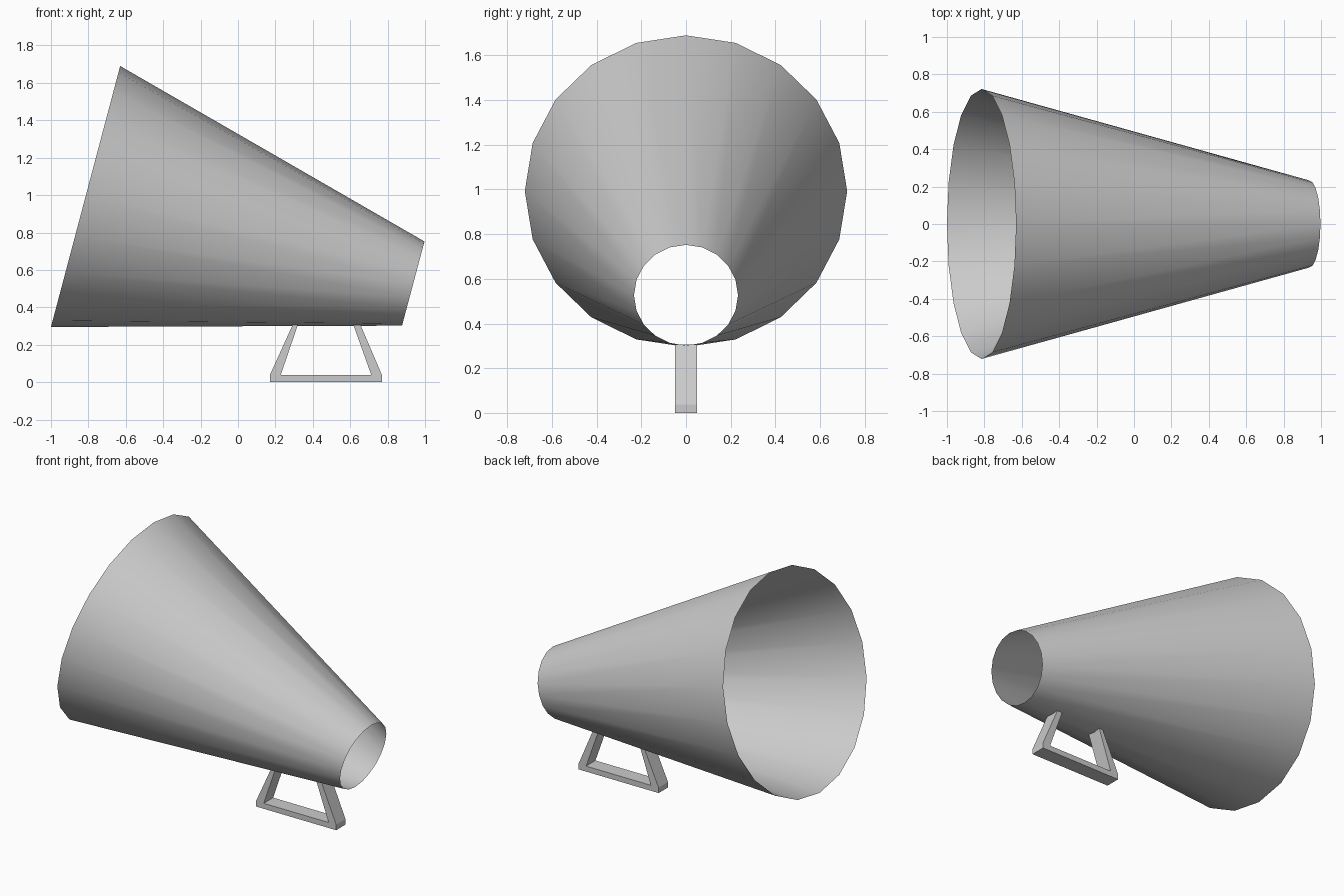
import bpy, bmesh, math
from mathutils import Vector

if "Cube" in bpy.data.objects:
    bpy.data.objects.remove(bpy.data.objects["Cube"])


def make_object(name, bm):
    bmesh.ops.recalc_face_normals(bm, faces=bm.faces[:])
    mesh = bpy.data.meshes.new(name)
    bm.to_mesh(mesh)
    bm.free()
    obj = bpy.data.objects.new(name, mesh)
    bpy.context.collection.objects.link(obj)
    return obj


# Horn: open tapered tube, 20 sides, between two tilted rims (bottom, top in x, z)
SIDES = 20
rims = [((-1.0, 0.295), (-0.63, 1.69)), ((0.877, 0.302), (0.997, 0.752))]
bm = bmesh.new()
rings = []
for low, high in rims:
    low, high = Vector((low[0], 0, low[1])), Vector((high[0], 0, high[1]))
    centre, up = (low + high) / 2, (high - low) / 2
    side = Vector((0, up.length, 0))
    angles = [2 * math.pi * i / SIDES for i in range(SIDES)]
    rings.append([bm.verts.new(centre + up * math.cos(a) + side * math.sin(a))
                  for a in angles])
for i in range(SIDES):
    j = (i + 1) % SIDES
    face = bm.faces.new((rings[0][i], rings[0][j], rings[1][j], rings[1][i]))
    face.smooth = True
make_object("horn", bm)

# Handle: open trapezoid bracket meeting the underside of the horn
outer = [(0.292, 0.306), (0.17, 0.037), (0.17, 0.0),
         (0.77, 0.0), (0.77, 0.037), (0.655, 0.306)]
inner = [(0.617, 0.306), (0.713, 0.037), (0.228, 0.037), (0.32, 0.306)]
bm = bmesh.new()
profile = bm.faces.new([bm.verts.new((x, -0.05, z)) for x, z in outer + inner])
ext = bmesh.ops.extrude_face_region(bm, geom=[profile], use_keep_orig=True)
moved = [g for g in ext["geom"] if isinstance(g, bmesh.types.BMVert)]
bmesh.ops.translate(bm, verts=moved, vec=(0, 0.1, 0))
make_object("handle", bm)
